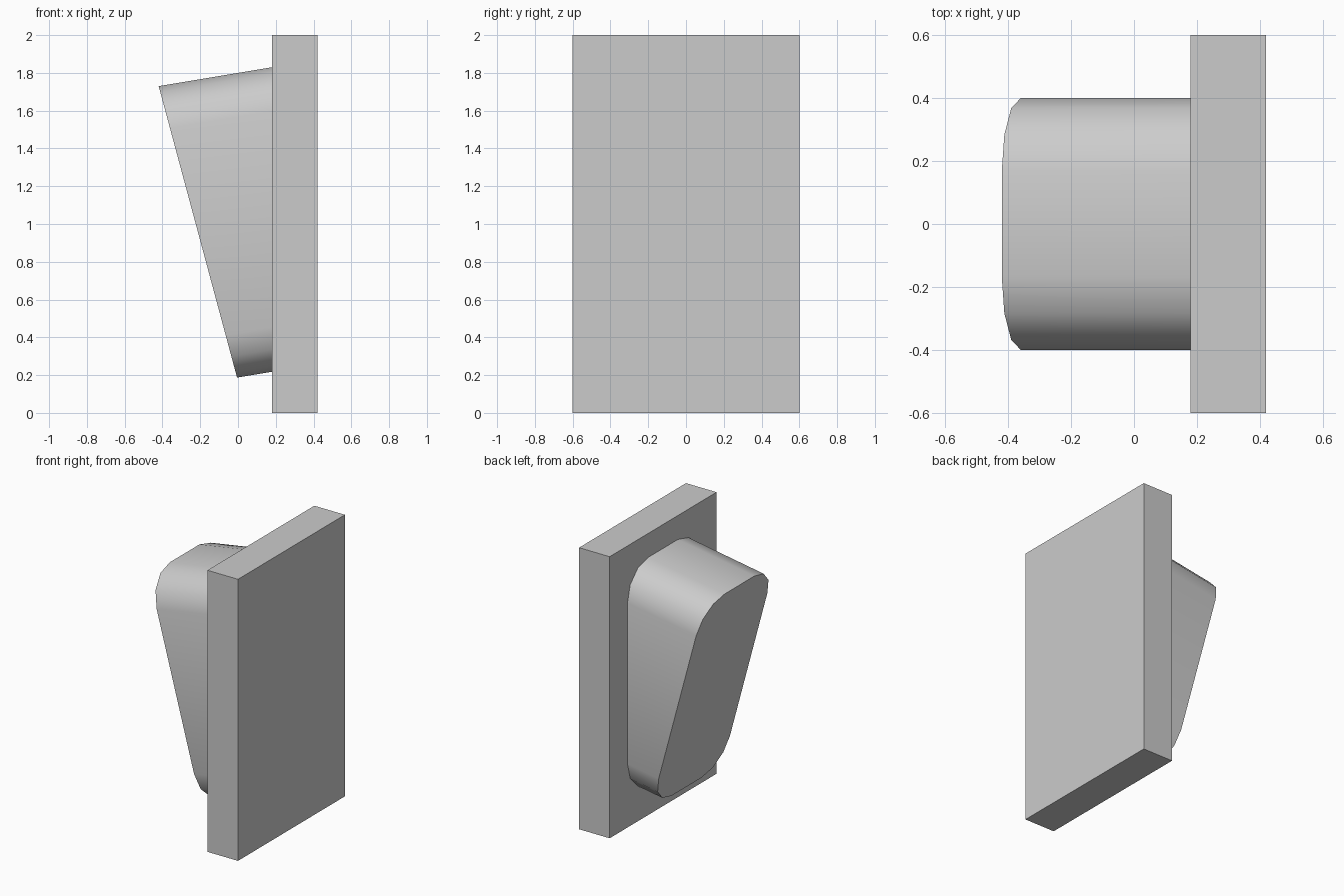
import bpy, bmesh
from math import sin, cos, pi
from mathutils import Vector

cube = bpy.data.objects.get("Cube")
if cube:
    bpy.data.objects.remove(cube, do_unlink=True)

grey = bpy.data.materials.new("plain grey")
grey.use_nodes = True
colour = (0.6, 0.6, 0.6, 1)
grey.diffuse_color = colour
grey.node_tree.nodes["Principled BSDF"].inputs["Base Color"].default_value = colour


def add_object(name, bm):
    bmesh.ops.recalc_face_normals(bm, faces=bm.faces)
    mesh = bpy.data.meshes.new(name)
    bm.to_mesh(mesh)
    bm.free()
    mesh.materials.append(grey)
    obj = bpy.data.objects.new(name, mesh)
    bpy.context.collection.objects.link(obj)
    return obj


# Upright rectangular slab
bm = bmesh.new()
bmesh.ops.create_cube(bm, size=1)
bmesh.ops.scale(bm, vec=(0.24, 1.2, 2), verts=bm.verts)
bmesh.ops.translate(bm, vec=(0.3, 0, 1), verts=bm.verts)
add_object("back_plate", bm)

# Rounded pad with a slanted face, swept along a rising direction into the slab
top, bottom = Vector((-0.42, 0, 1.73)), Vector((-0.005, 0, 0.187))
sweep = Vector((0.6, 0, 0.1))
centre, up = (top + bottom) / 2, (top - bottom).normalized()
half_height, half_width, radius, steps = (top - bottom).length / 2, 0.4, 0.233, 3
back_x = 0.19

bm = bmesh.new()
face_ring, back_ring = [], []
for corner, (sy, sz) in enumerate([(1, 1), (-1, 1), (-1, -1), (1, -1)]):
    for i in range(steps + 1):
        a = (corner + i / steps) * pi / 2
        y = sy * (half_width - radius) + radius * cos(a)
        h = sz * (half_height - radius) + radius * sin(a)
        p = centre + up * h + Vector((0, y, 0))
        face_ring.append(bm.verts.new(p))
        back_ring.append(bm.verts.new(p + sweep * ((back_x - p.x) / sweep.x)))
bm.faces.new(face_ring)
bm.faces.new(back_ring[::-1])
count = len(face_ring)
for i in range(count):
    j = (i + 1) % count
    bm.faces.new((face_ring[i], back_ring[i], back_ring[j], face_ring[j]))
pad = add_object("slanted_pad", bm)

# Smooth rounded sides, sharp rims
bpy.ops.object.select_all(action='DESELECT')
pad.select_set(True)
bpy.context.view_layer.objects.active = pad
bpy.ops.object.shade_smooth_by_angle(angle=pi / 4)
